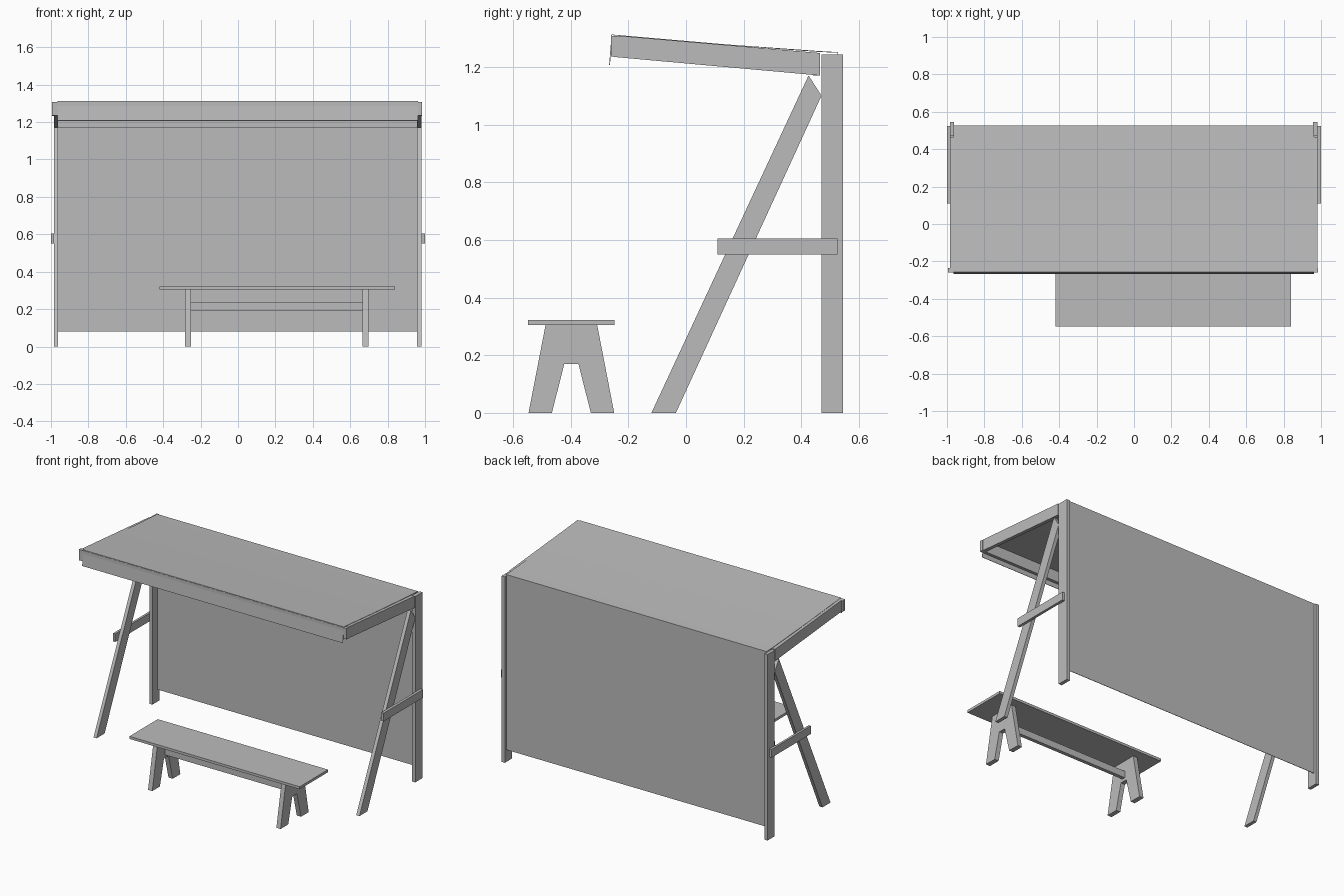
import bpy
import bmesh

cube = bpy.data.objects.get("Cube")
if cube:
    bpy.data.objects.remove(cube, do_unlink=True)

grey = bpy.data.materials.new("plain_grey")
grey.use_nodes = True
colour = (0.5, 0.5, 0.5, 1)
grey.diffuse_color = colour
grey.node_tree.nodes["Principled BSDF"].inputs["Base Color"].default_value = colour


def finish(name, bm):
    mesh = bpy.data.meshes.new(name)
    bm.to_mesh(mesh)
    bm.free()
    mesh.materials.append(grey)
    obj = bpy.data.objects.new(name, mesh)
    bpy.context.collection.objects.link(obj)
    return obj


def prism(name, x0, x1, profile):
    """Extrude a (y, z) outline from x0 to x1."""
    bm = bmesh.new()
    face = bm.faces.new([bm.verts.new((x0, y, z)) for y, z in profile])
    out = bmesh.ops.extrude_face_region(bm, geom=[face])
    moved = [v for v in out["geom"] if isinstance(v, bmesh.types.BMVert)]
    bmesh.ops.translate(bm, verts=moved, vec=(x1 - x0, 0, 0))
    bmesh.ops.recalc_face_normals(bm, faces=bm.faces)
    return finish(name, bm)


def box(name, x0, x1, y0, y1, z0, z1):
    return prism(name, x0, x1, [(y0, z0), (y1, z0), (y1, z1), (y0, z1)])


def sheet(name, x0, x1, path, thickness=0.003):
    """Thin cloth strip following a (y, z) path."""
    bm = bmesh.new()
    rows = [[bm.verts.new((x, y, z)) for x in (x0, x1)] for y, z in path]
    for a, b in zip(rows, rows[1:]):
        bm.faces.new((a[0], a[1], b[1], b[0]))
    bmesh.ops.recalc_face_normals(bm, faces=bm.faces)
    obj = finish(name, bm)
    solid = obj.modifiers.new("thickness", "SOLIDIFY")
    solid.thickness = thickness
    solid.offset = 0
    return obj


# Side frames: post, leaning leg, roof beam and tie bar
leg = [(-0.12, 0), (-0.035, 0), (0.47, 1.10), (0.425, 1.17)]
beam = [(-0.236, 1.233), (0.464, 1.17), (0.464, 1.248), (-0.236, 1.308)]
for side, x0, x1, t0, t1 in (("right", -0.985, -0.962, -1.0, -0.985),
                             ("left", 0.958, 0.982, 0.982, 1.0)):
    box(side + "_post", x0, x1, 0.47, 0.545, 0, 1.243)
    prism(side + "_leaning_leg", x0, x1, leg)
    prism(side + "_roof_beam", x0, x1, beam)
    box(side + "_tie_bar", t0, t1, 0.11, 0.525, 0.55, 0.605)

# Cross bars between the beams
prism("front_cross_bar", -0.995, 0.985,
      [(-0.26, 1.236), (-0.236, 1.233), (-0.236, 1.306), (-0.26, 1.308)])
box("rear_cross_bar", -0.962, 0.958, 0.44, 0.464, 1.17, 1.243)

# Cloth: back wall, roof and front flap in one strip
sheet("cloth_cover", -0.966, 0.962,
      [(0.526, 0.08), (0.526, 1.25), (0.464, 1.253), (0.13, 1.277),
       (-0.257, 1.311), (-0.265, 1.207)])

# Bench
box("bench_seat", -0.42, 0.84, -0.548, -0.248, 0.305, 0.322)
trestle = [(-0.546, 0), (-0.465, 0), (-0.422, 0.17), (-0.373, 0.17),
           (-0.33, 0), (-0.249, 0), (-0.308, 0.305), (-0.487, 0.305)]
for side, x in (("right", -0.283), ("left", 0.666)):
    prism(side + "_bench_trestle", x, x + 0.031, trestle)
box("bench_stretcher", -0.252, 0.666, -0.41, -0.386, 0.19, 0.235)
